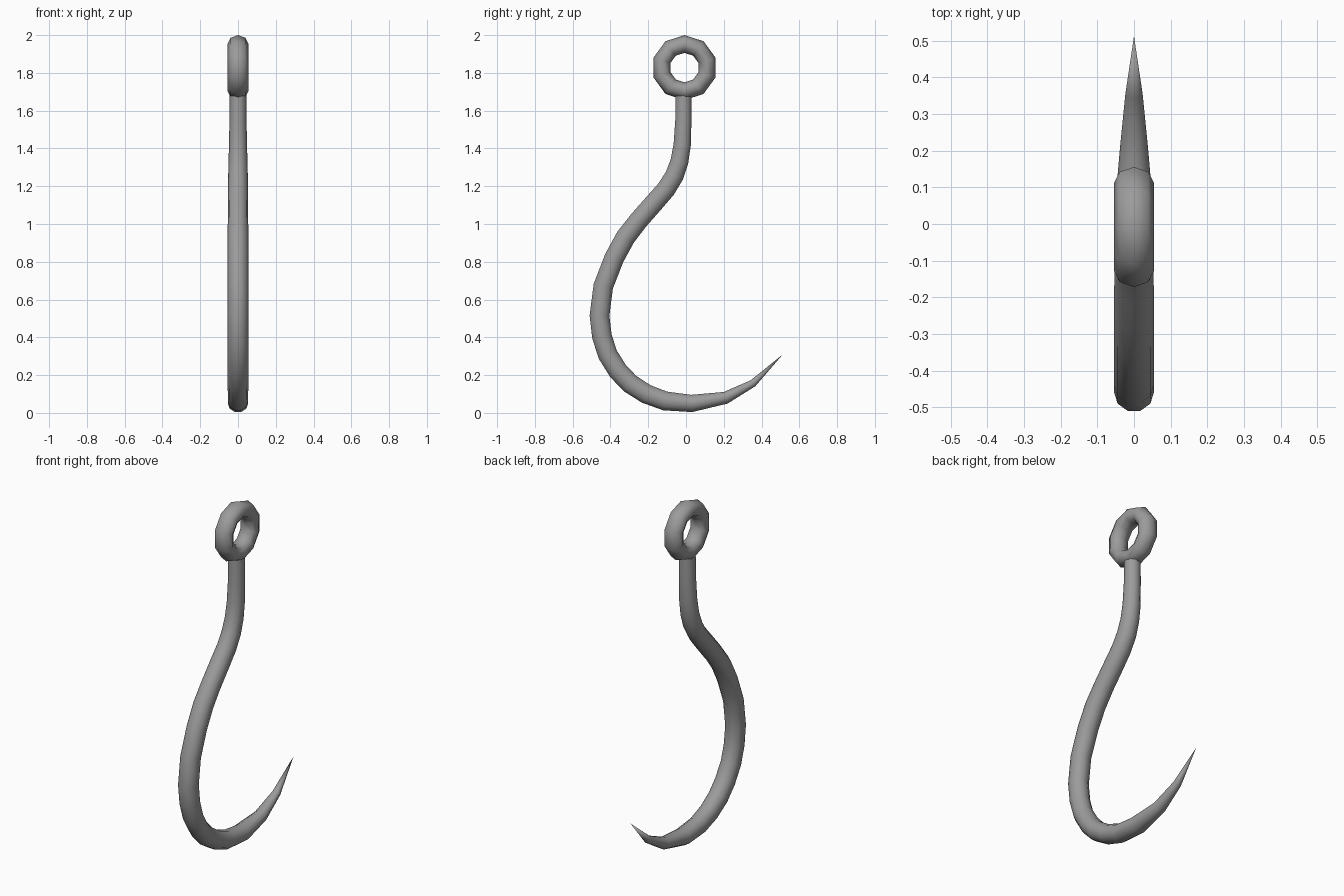
import bpy, bmesh
from math import sin, cos, tau
from mathutils import Vector

cube = bpy.data.objects.get("Cube")
if cube:
    bpy.data.objects.remove(cube, do_unlink=True)

steel = bpy.data.materials.new("grey steel")
steel.use_nodes = True
grey = (0.33, 0.33, 0.33, 1)
steel.diffuse_color = grey
steel.node_tree.nodes["Principled BSDF"].inputs["Base Color"].default_value = grey


def sweep(name, path, sides, closed=False):
    """Loft rings along a (y, z, in-plane radius, x radius) path."""
    bm = bmesh.new()
    n = len(path)
    pts = [Vector((0, p[0], p[1])) for p in path]
    rings = []
    for i, (y, z, r, rx) in enumerate(path):
        if closed:
            a, b = pts[i - 1], pts[(i + 1) % n]
        else:
            a, b = pts[max(i - 1, 0)], pts[min(i + 1, n - 1)]
        t = (b - a).normalized()
        side = Vector((0, -t.z, t.y))
        rings.append([bm.verts.new(pts[i] + Vector((rx * cos(tau * k / sides), 0, 0))
                                   + side * r * sin(tau * k / sides))
                      for k in range(sides)])
    for i in range(n if closed else n - 1):
        a, b = rings[i], rings[(i + 1) % n]
        for k in range(sides):
            m = (k + 1) % sides
            bm.faces.new((a[k], a[m], b[m], b[k]))
    if not closed:
        bm.faces.new(rings[0])
        bmesh.ops.remove_doubles(bm, verts=rings[-1], dist=0.001)
    bmesh.ops.recalc_face_normals(bm, faces=bm.faces)
    for f in bm.faces:
        f.smooth = len(f.verts) <= 4
    mesh = bpy.data.meshes.new(name)
    bm.to_mesh(mesh)
    bm.free()
    mesh.materials.append(steel)
    obj = bpy.data.objects.new(name, mesh)
    bpy.context.collection.objects.link(obj)
    return obj


# Eye ring at the top
ring = [(-0.008 + 0.125 * sin(tau * i / 10), 1.828 + 0.125 * cos(tau * i / 10), 0.047, 0.055)
        for i in range(10)]
sweep("eye_ring", ring, 8, closed=True)

# Shank, bend and tapered point: y, z, radius
shank = [
    (-0.013, 1.69, 0.044), (-0.014, 1.55, 0.045), (-0.02, 1.42, 0.048),
    (-0.035, 1.33, 0.05), (-0.062, 1.255, 0.052), (-0.105, 1.185, 0.053),
    (-0.175, 1.105, 0.054), (-0.25, 1.02, 0.054), (-0.32, 0.93, 0.055),
    (-0.38, 0.82, 0.055), (-0.438, 0.67, 0.055), (-0.458, 0.515, 0.055),
    (-0.445, 0.405, 0.055), (-0.415, 0.31, 0.055), (-0.36, 0.222, 0.055),
    (-0.296, 0.155, 0.055), (-0.21, 0.1, 0.054), (-0.11, 0.063, 0.053),
    (0.03, 0.05, 0.048), (0.21, 0.08, 0.034), (0.355, 0.157, 0.021),
    (0.513, 0.31, 0.0),
]
sweep("hook_shank", [(y, z, r, min(r * 1.12, 0.055) if y > 0 else r)
                     for y, z, r in shank], 10)
